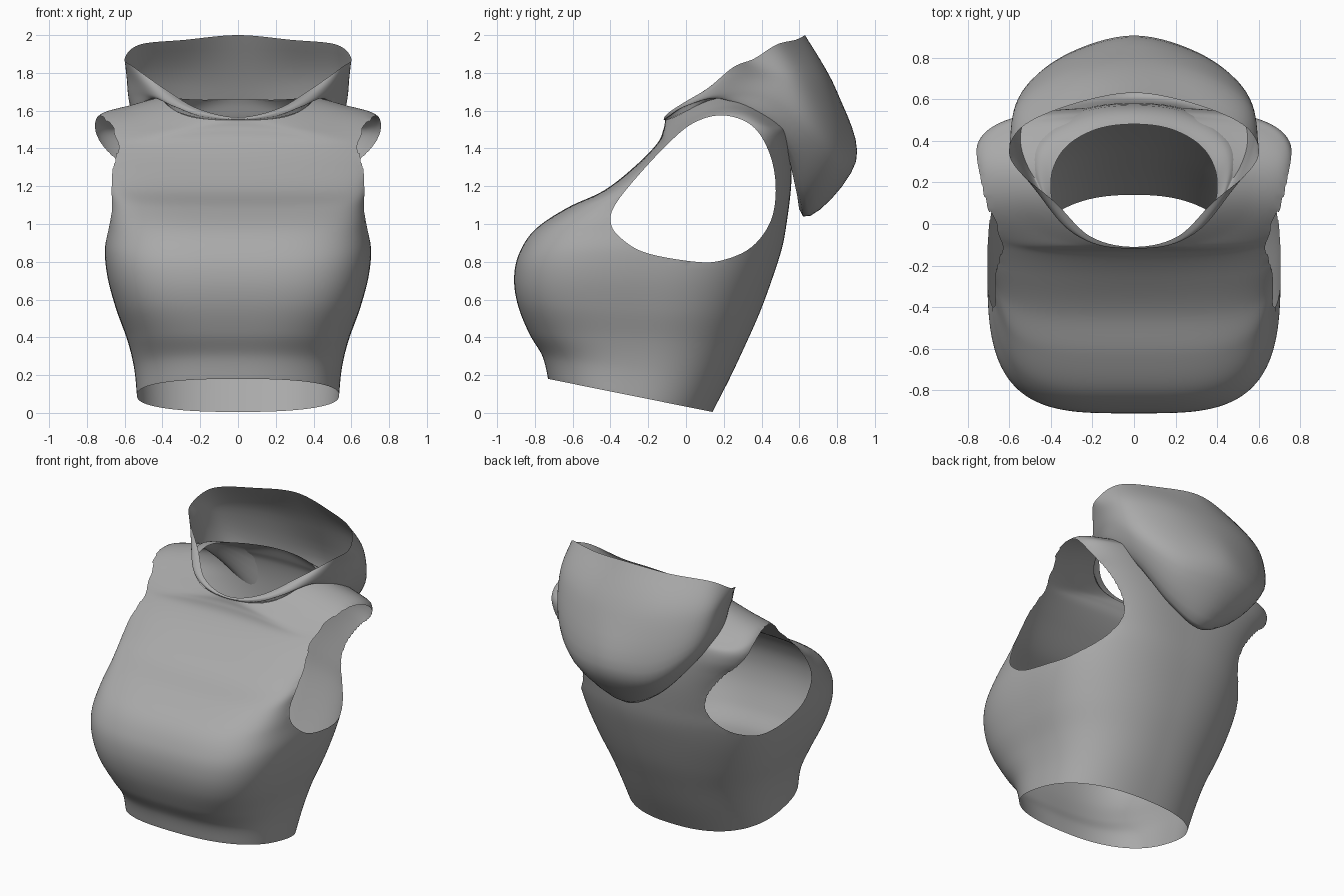
import bpy, bmesh, math
from mathutils import Vector

if "Cube" in bpy.data.objects:
    bpy.data.objects.remove(bpy.data.objects["Cube"])

fabric = bpy.data.materials.new("grey_fabric")
fabric.diffuse_color = (0.4, 0.4, 0.4, 1)
fabric.use_nodes = True
fabric.node_tree.nodes["Principled BSDF"].inputs["Base Color"].default_value = fabric.diffuse_color


def catmull(a, b, c, d, t):
    return 0.5 * (2 * b + (c - a) * t + (2 * a - 5 * b + 4 * c - d) * t * t
                  + (3 * b - a - 3 * c + d) * t ** 3)


def spline(points, steps, before=None, after=None, closed=False):
    """Smooth curve through points, with optional ghost end points."""
    p = [Vector(q) for q in points]
    if closed:
        p = [p[-1]] + p + p[:2]
    else:
        p = [Vector(before or p[0])] + p + [Vector(after or p[-1])]
    out = [catmull(*p[i:i + 4], k / steps) for i in range(len(p) - 3) for k in range(steps)]
    return out if closed else out + [p[-2]]


def add_object(name, bm):
    mesh = bpy.data.meshes.new(name)
    bm.to_mesh(mesh)
    bm.free()
    mesh.materials.append(fabric)
    obj = bpy.data.objects.new(name, mesh)
    bpy.context.collection.objects.link(obj)
    for f in mesh.polygons:
        f.use_smooth = True
    return obj


def loft(bm, rows, closed):
    verts = [[bm.verts.new(p) for p in row] for row in rows]
    n = len(rows[0])
    for a, b in zip(verts, verts[1:]):
        for j in range(n if closed else n - 1):
            k = (j + 1) % n
            bm.faces.new((a[j], a[k], b[k], b[j]))


def ring_point(ring, angle):
    """Point on a rounded-square ring: tilted, sides lifted, corners dropped."""
    yf, zf, yb, zb, w, lift, drop, nf, nb = ring
    c, s = math.cos(angle), math.sin(angle)
    n = nf + (nb - nf) * (0.5 + 0.5 * s)
    r = (abs(c) ** n + abs(s) ** n) ** (-1 / n)
    x, v = r * c, r * s
    z = zf + (zb - zf) * (v + 1) / 2 + x * x * (lift * (1 - v * v) - drop * v * v)
    return Vector((w * x, (yf + yb) / 2 + v * (yb - yf) / 2, z))


# Body rings: front y, front z, back y, back z, half width,
# side lift, corner drop, front and back squareness
rings = [
    (-.73, .18, .14, .005, .535, 0, 0, 2.5, 2.4),
    (-.76, .30, .23, .18, .55, 0, 0, 2.7, 2.4),
    (-.83, .42, .31, .35, .585, 0, 0, 3.1, 2.4),
    (-.89, .57, .39, .53, .645, 0, 0, 3.5, 2.4),
    (-.91, .71, .46, .72, .69, 0, 0, 3.6, 2.5),
    (-.885, .84, .51, .88, .705, 0, 0, 3.7, 2.6),
    (-.80, .97, .535, 1.02, .69, 0, 0, 3.8, 2.8),
    (-.63, 1.085, .555, 1.18, .685, 0, 0, 4.2, 3.1),
    (-.43, 1.18, .56, 1.32, .715, 0, 0, 4.8, 3.4),
    (-.26, 1.315, .555, 1.43, .76, 0, .02, 5.0, 3.6),
    (-.15, 1.43, .54, 1.52, .77, .02, .06, 5.0, 3.6),
    (-.12, 1.50, .515, 1.58, .725, .04, .11, 4.2, 3.4),
    (-.112, 1.535, .495, 1.63, .56, .045, .08, 2.8, 2.6),
    (-.11, 1.55, .48, 1.66, .40, .065, 0, 2.2, 2.2),
]
COLS = 240
bm = bmesh.new()
loft(bm, [[ring_point(r, 2 * math.pi * j / COLS) for j in range(COLS)]
          for r in spline(rings, 8)], True)

# Armhole outline in (y, z)
armhole = spline([(.20, 1.575), (.05, 1.54), (-.08, 1.44), (-.25, 1.26), (-.37, 1.11),
                  (-.40, 1.02), (-.36, .94), (-.22, .85), (.05, .80), (.20, .81),
                  (.35, .88), (.45, 1.02), (.475, 1.20), (.44, 1.38), (.35, 1.52)],
                 8, closed=True)
edges = list(zip(armhole, armhole[1:] + armhole[:1]))


def inside(y, z):
    hit = False
    for a, b in edges:
        if (a.y > z) != (b.y > z) and y < a.x + (z - a.y) * (b.x - a.x) / (b.y - a.y):
            hit = not hit
    return hit


def nearest(p):
    best = None
    for a, b in edges:
        d = b - a
        t = max(0, min(1, (p - a).dot(d) / max(d.dot(d), 1e-12)))
        q = a + d * t
        if best is None or (q - p).length < (best - p).length:
            best = q
    return best


# Open the armholes and pull their borders onto the outline
cut = []
for f in bm.faces:
    m = f.calc_center_median()
    if abs(m.x) > .4 and inside(m.y, m.z):
        cut.append(f)
bmesh.ops.delete(bm, geom=cut, context='FACES')
border = [v for v in bm.verts if v.is_boundary and abs(v.co.x) > .42 and .7 < v.co.z < 1.62]
for v in border:
    q = nearest(Vector((v.co.y, v.co.z)))
    v.co.y, v.co.z = q.x, q.y
for _ in range(6):
    new_x = {}
    for v in border:
        near = [e.other_vert(v).co.x for e in v.link_edges if e.is_boundary]
        new_x[v] = (v.co.x + sum(near) / len(near)) / 2
    for v, x in new_x.items():
        v.co.x = x
bmesh.ops.recalc_face_normals(bm, faces=bm.faces)
add_object("sleeveless_body", bm)

# Hood: guide curves from front centre to back centre, neck seam to open rim
neck = [ring_point(rings[-1], math.pi * (k / 7 - .5)) for k in range(8)]
fold = [(0, -.112, 1.55), (.19, -.088, 1.57), (.335, 0, 1.625), (.43, .15, 1.67),
        (.46, .32, 1.655), (.39, .45, 1.60), (.22, .545, 1.53), (0, .57, 1.52)]
base = [(0, -.115, 1.55), (.195, -.092, 1.57), (.345, 0, 1.625), (.46, .18, 1.665),
        (.53, .38, 1.57), (.43, .54, 1.38), (.22, .60, 1.15), (0, .62, 1.04)]
outer = [(0, -.118, 1.555), (.20, -.092, 1.585), (.36, .02, 1.65), (.49, .205, 1.69),
         (.575, .45, 1.66), (.51, .66, 1.50), (.30, .82, 1.34), (0, .90, 1.33)]
crown = [(0, -.115, 1.56), (.205, -.085, 1.595), (.37, .055, 1.68), (.525, .235, 1.76),
         (.59, .45, 1.78), (.53, .61, 1.76), (.30, .745, 1.73), (0, .80, 1.70)]
rim = [(0, -.11, 1.565), (.21, -.06, 1.61), (.38, .105, 1.71), (.55, .25, 1.83),
       (.60, .36, 1.875), (.52, .48, 1.95), (.28, .58, 1.975), (0, .63, 2.0)]


def flip(p):
    return (-p[0], p[1], p[2])


guides = [spline(g, 7, flip(g[1]), flip(g[-2])) for g in (neck, fold, base, outer, crown, rim)]
bm = bmesh.new()
loft(bm, [spline(section, 6) for section in zip(*guides)], False)
for v in bm.verts:
    if abs(v.co.x) < 1e-4:
        v.co.x = 0
bmesh.ops.recalc_face_normals(bm, faces=bm.faces)
# Make the back wall of the hood face outwards
back = max(bm.faces, key=lambda f: f.calc_center_median().y)
if back.normal.y < 0:
    bmesh.ops.reverse_faces(bm, faces=bm.faces)
hood = add_object("hood", bm)
mirror = hood.modifiers.new("mirror", 'MIRROR')
mirror.merge_threshold = 0.0005
